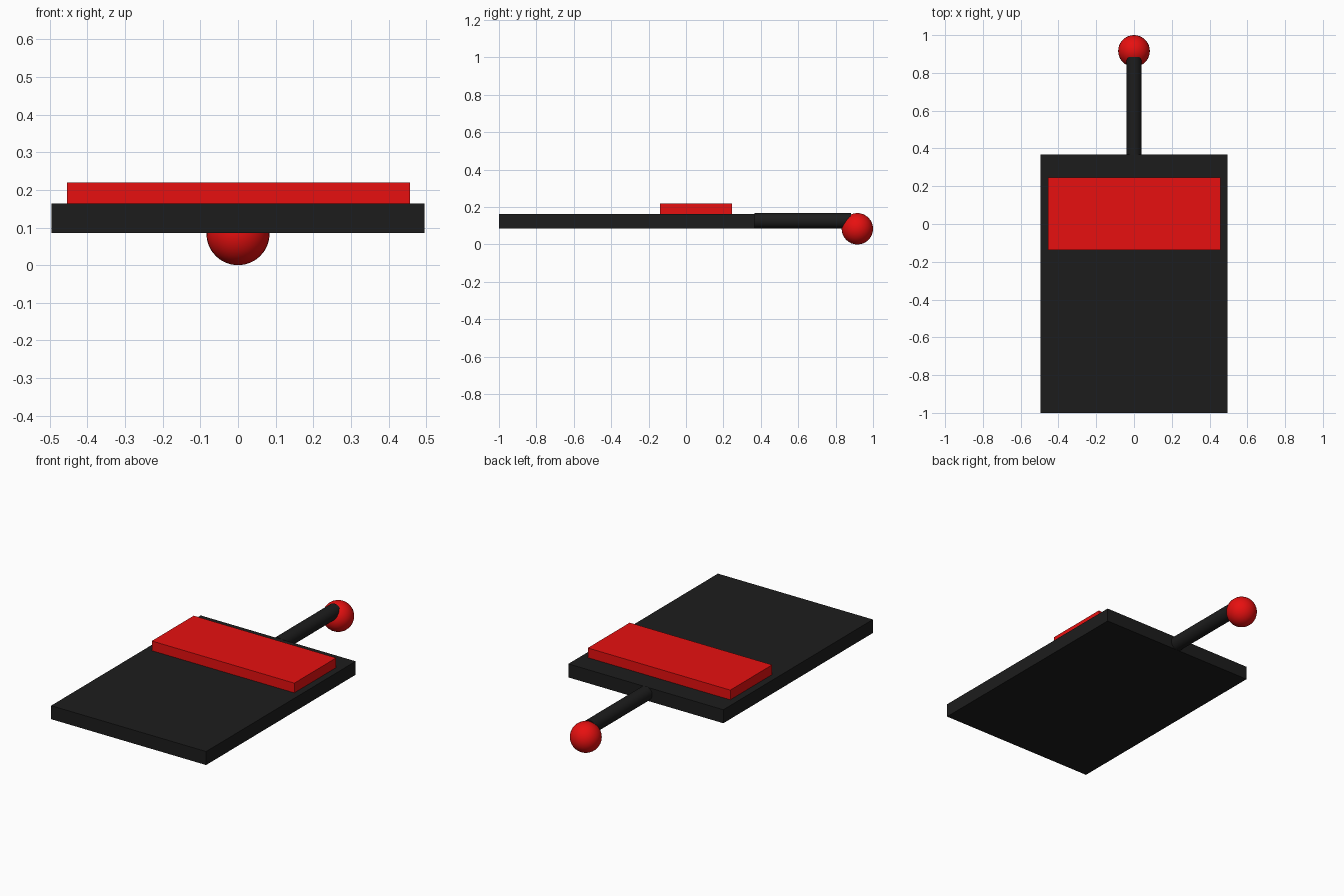
import bpy
import math

if "Cube" in bpy.data.objects:
    bpy.data.objects.remove(bpy.data.objects["Cube"])


def material(name, color):
    m = bpy.data.materials.new(name)
    m.diffuse_color = color
    m.use_nodes = True
    m.node_tree.nodes["Principled BSDF"].inputs["Base Color"].default_value = m.diffuse_color
    return m


black = material("black", (0.012, 0.012, 0.012, 1))
red = material("red", (0.8, 0.005, 0.005, 1))


def finish(name, mat, smooth=False):
    ob = bpy.context.object
    ob.name = name
    ob.data.materials.append(mat)
    if smooth:
        bpy.ops.object.shade_smooth_by_angle(angle=math.radians(40))


def box(name, lo, hi, mat):
    center = [(a + b) / 2 for a, b in zip(lo, hi)]
    bpy.ops.mesh.primitive_cube_add(size=1, location=center)
    bpy.context.object.scale = [b - a for a, b in zip(lo, hi)]
    bpy.ops.object.transform_apply(location=False, rotation=False, scale=True)
    finish(name, mat)


# Flat board and the raised red panel on top of it
box("board", (-0.496, -1.0, 0.086), (0.496, 0.367, 0.164), black)
box("raised_panel", (-0.455, -0.138, 0.164), (0.457, 0.245, 0.220), red)

# Round rod running back from the board
rod_start, rod_end = 0.367, 0.883
bpy.ops.mesh.primitive_cylinder_add(
    vertices=32, radius=0.041, depth=rod_end - rod_start,
    location=(0, (rod_start + rod_end) / 2, 0.127),
    rotation=(math.pi / 2, 0, 0))
finish("rod", black, smooth=True)

# Ball knob at the end of the rod
bpy.ops.mesh.primitive_uv_sphere_add(
    segments=32, ring_count=16, radius=0.084, location=(0, 0.916, 0.084))
finish("ball_knob", red, smooth=True)
